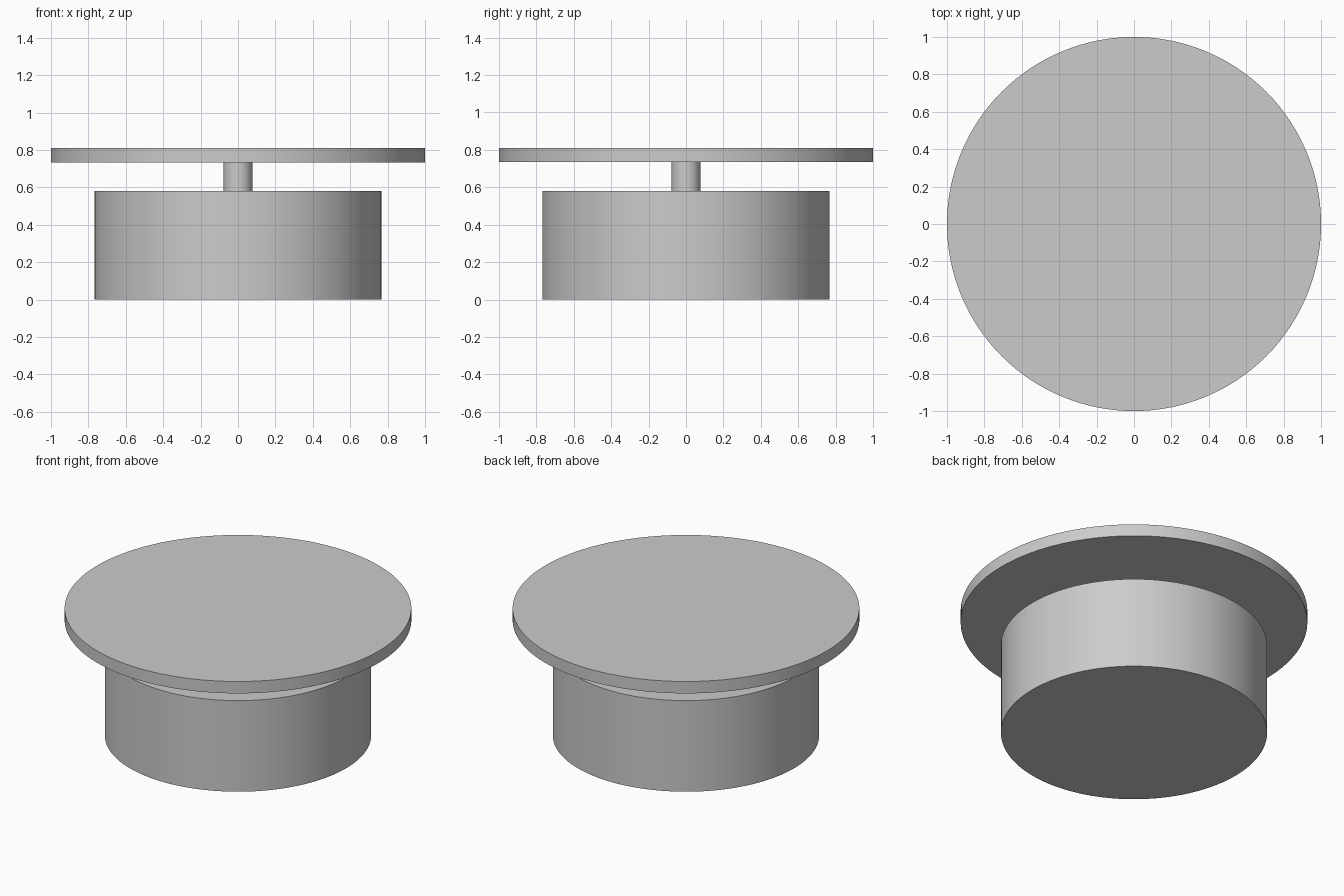
import bpy
import math

cube = bpy.data.objects.get("Cube")
if cube:
    bpy.data.objects.remove(cube, do_unlink=True)

# Single plain grey
grey = bpy.data.materials.new("light_grey")
grey.use_nodes = True
colour = (0.6, 0.6, 0.6, 1.0)
grey.diffuse_color = colour
grey.node_tree.nodes["Principled BSDF"].inputs["Base Color"].default_value = colour


def disc(name, radius, bottom, top, sides=128):
    """Smooth upright cylinder between two heights."""
    bpy.ops.mesh.primitive_cylinder_add(
        vertices=sides, radius=radius, depth=top - bottom,
        location=(0, 0, (bottom + top) / 2))
    obj = bpy.context.object
    obj.name = name
    obj.data.materials.append(grey)
    bpy.ops.object.shade_smooth_by_angle(angle=math.radians(30))
    return obj


# Wide drum, thin stem and overhanging round top
disc("base_drum", 0.768, 0.0, 0.58)
disc("stem", 0.077, 0.58, 0.734, 64)
disc("round_top", 1.0, 0.734, 0.81)
